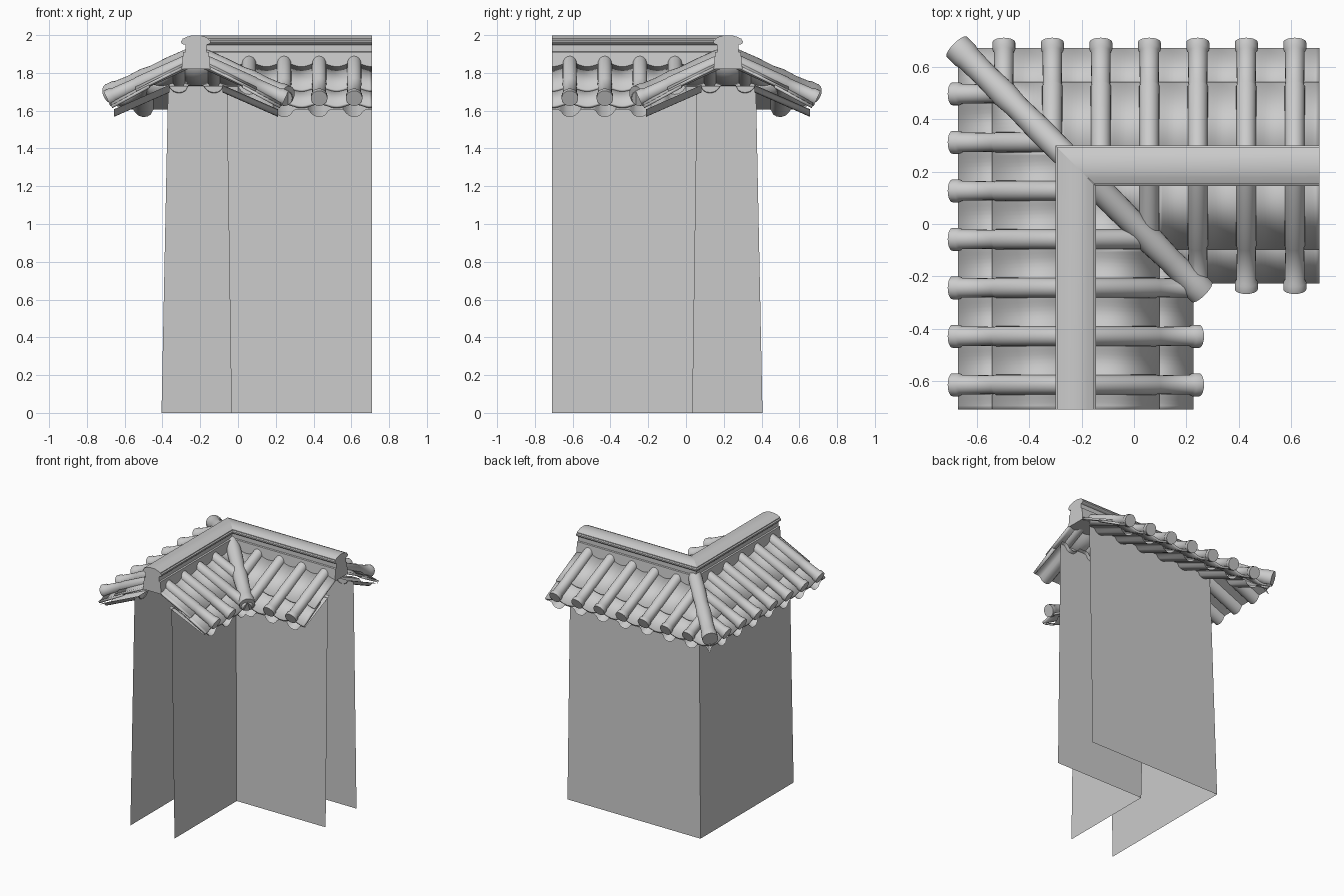
import bpy, bmesh, math
from mathutils import Vector

if "Cube" in bpy.data.objects:
    bpy.data.objects.remove(bpy.data.objects["Cube"])

C = 0.2225            # ridge centre line: y = C on one arm, x = -C on the other
END = 0.71            # open end of each arm
P = 0.1855            # tile spacing
SLOPE = 0.455
TUBES = [0.615 - i * P for i in range(7)]


def finish(bm, name, thick=0.0):
    me = bpy.data.meshes.new(name)
    bm.to_mesh(me)
    bm.free()
    ob = bpy.data.objects.new(name, me)
    bpy.context.collection.objects.link(ob)
    bpy.ops.object.select_all(action='DESELECT')
    ob.select_set(True)
    bpy.context.view_layer.objects.active = ob
    bpy.ops.object.shade_smooth_by_angle(angle=math.radians(40))
    if thick:
        m = ob.modifiers.new("thickness", 'SOLIDIFY')
        m.thickness = thick
        m.offset = -1
    return ob


def both_arms(bm, name, thick=0.0):
    """Mitre an arm on the diagonal and make its twin across that diagonal."""
    bmesh.ops.bisect_plane(bm, geom=bm.verts[:] + bm.edges[:] + bm.faces[:],
                           plane_co=(0, 0, 0), plane_no=(1, 1, 0), clear_inner=True)
    twin = bm.copy()
    for v in twin.verts:
        v.co = Vector((-v.co.y, -v.co.x, v.co.z))
    bmesh.ops.reverse_faces(twin, faces=twin.faces[:])
    finish(bm, name + "_back", thick)
    finish(twin, name + "_left", thick)


def sheet(bm, rows, xs, up):
    """Grid surface; rows are functions x -> (x, y, z)."""
    grid = [[bm.verts.new(row(x)) for x in xs] for row in rows]
    for a, b in zip(grid, grid[1:]):
        for i in range(len(xs) - 1):
            f = bm.faces.new((a[i], a[i + 1], b[i + 1], b[i]))
            f.normal_update()
            if f.normal.dot(Vector(up)) < 0:
                f.normal_flip()


def lathe(bm, p0, p1, rings, n=20):
    """Round tile from p0 to p1; rings are (fraction along, radius)."""
    p0, p1 = Vector(p0), Vector(p1)
    axis = (p1 - p0).normalized()
    u = axis.cross(Vector((0, 0, 1))).normalized()
    w = u.cross(axis)
    loops = []
    for t, r in rings:
        c = p0.lerp(p1, t)
        loops.append([bm.verts.new(c + r * (math.cos(k * math.tau / n) * u +
                                            math.sin(k * math.tau / n) * w)) for k in range(n)])
    faces = []
    for a, b in zip(loops, loops[1:]):
        for k in range(n):
            faces.append(bm.faces.new((a[k], a[(k + 1) % n], b[(k + 1) % n], b[k])))
    faces += [bm.faces.new(loops[0]), bm.faces.new(loops[-1])]
    bmesh.ops.recalc_face_normals(bm, faces=faces)


def axis_z(d):
    return 1.88 - SLOPE * d


# Battered wall faces, open at the ends
for name, y0, y1, up in (("outer_wall", 0.405, 0.37, 1), ("inner_wall", 0.035, 0.06, -1)):
    bm = bmesh.new()
    sheet(bm, [lambda x: (x, y0, 0), lambda x: (x, y1, 1.73)], [-END, END], (0, up, 0))
    both_arms(bm, name)

N = 92
XS = [-END + 2 * END * i / N for i in range(N + 1)]


def pan_row(s, d, drop):
    def row(x):
        sag = 0.5 * (1 + math.cos(math.tau * (x - TUBES[0]) / P))
        return (x, C + s * d, axis_z(d) - drop + 0.02 * sag)
    return row


def soffit_row(s, d):
    def row(x):
        dx = (x - TUBES[0] + P / 2) % P - P / 2
        bump = 0.8 * math.sqrt(max(0, 0.05 ** 2 - dx * dx))
        return (x, C + s * d, 1.73 - 0.44 * (d - 0.155) - bump)
    return row


for side, s in (("outer", 1), ("inner", -1)):
    # Two overlapping courses of pan tiles
    bm = bmesh.new()
    sheet(bm, [pan_row(s, 0.05, 0.012), pan_row(s, 0.32, 0.022)], XS, (0, 0, 1))
    both_arms(bm, side + "_upper_pan_tiles", 0.016)
    bm = bmesh.new()
    sheet(bm, [pan_row(s, 0.25, 0.03), pan_row(s, 0.45, 0.048)], XS, (0, 0, 1))
    both_arms(bm, side + "_lower_pan_tiles", 0.016)

    # Scalloped soffit under the eave
    bm = bmesh.new()
    sheet(bm, [soffit_row(s, 0.14), soffit_row(s, 0.435)], XS, (0, 0, -1))
    both_arms(bm, side + "_soffit")

    # Round cover tiles with a wider end cap
    bm = bmesh.new()
    for x in TUBES:
        lathe(bm, (x, C + s * 0.03, axis_z(0.03)), (x, C + s * 0.472, axis_z(0.472)),
              [(0, 0.037), (0.62, 0.039), (0.63, 0.036), (0.92, 0.038), (0.94, 0.044), (1, 0.044)])
    both_arms(bm, side + "_cover_tiles")

# Moulded ridge
half = [(0.076, 1.82), (0.068, 1.91), (0.056, 1.912), (0.056, 1.948), (0.072, 1.953),
        (0.078, 1.96), (0.078, 1.97), (0.07, 1.975), (0.07, 1.981), (0.045, 1.992), (0.02, 1.999)]
profile = half + [(-d, z) for d, z in reversed(half)]
bm = bmesh.new()
ends = [[bm.verts.new((x, C + d, z)) for d, z in profile] for x in (-END, END)]
n = len(profile)
for i in range(n):
    j = (i + 1) % n
    bm.faces.new((ends[0][i], ends[0][j], ends[1][j], ends[1][i]))
for e in ends:
    bm.faces.new(e)
bmesh.ops.recalc_face_normals(bm, faces=bm.faces[:])
both_arms(bm, "ridge")

# Hip and valley tiles along the diagonal
for name, s, d1 in (("hip_tile", 1, 0.455), ("valley_tile", -1, 0.482)):
    bm = bmesh.new()
    pts = [(-C - s * d, C + s * d, axis_z(d) + 0.017) for d in (0.0, d1)]
    lathe(bm, pts[0], pts[1], [(0, 0.048), (0.3, 0.05), (0.5, 0.046), (0.6, 0.052),
                               (0.75, 0.047), (0.9, 0.05), (0.93, 0.055), (1, 0.055)], 24)
    finish(bm, name)
